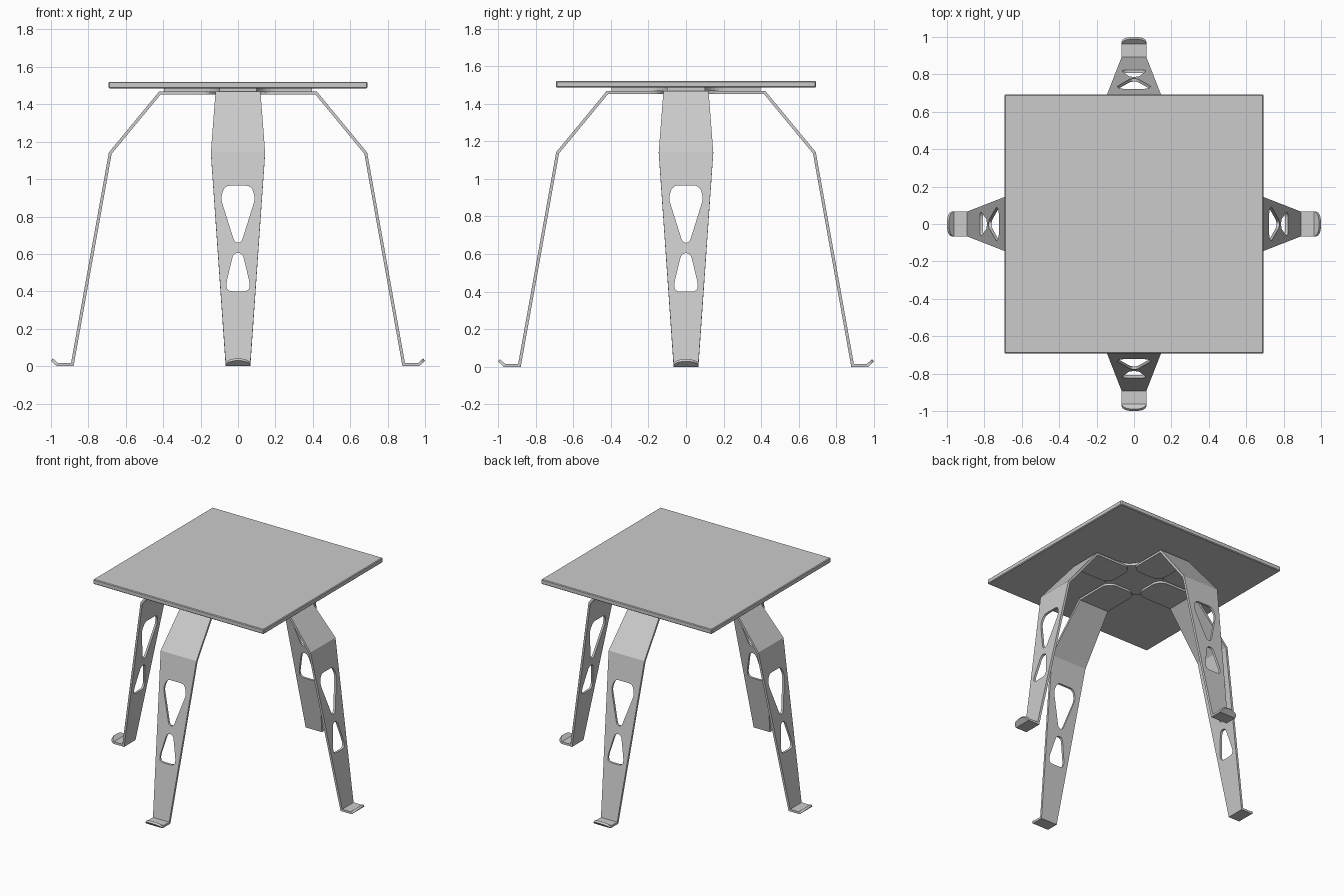
import bpy, bmesh, math
from mathutils import Vector, Matrix

if "Cube" in bpy.data.objects:
    bpy.data.objects.remove(bpy.data.objects["Cube"])


def link(name, bm):
    bmesh.ops.recalc_face_normals(bm, faces=bm.faces)
    mesh = bpy.data.meshes.new(name)
    bm.to_mesh(mesh)
    bm.free()
    obj = bpy.data.objects.new(name, mesh)
    bpy.context.collection.objects.link(obj)
    return obj


def rounded(points, radius, steps=6):
    """Round every corner of a closed 2D polygon."""
    out, n = [], len(points)
    for i in range(n):
        a, p, b = (Vector(points[(i + k) % n]) for k in (-1, 0, 1))
        s = p + (a - p).normalized() * min(radius, (a - p).length * 0.48)
        e = p + (b - p).normalized() * min(radius, (b - p).length * 0.48)
        for j in range(steps + 1):
            t = j / steps
            out.append(s * (1 - t) ** 2 + p * 2 * t * (1 - t) + e * t * t)
    return out


def prism(name, base, direction):
    bm = bmesh.new()
    face = bm.faces.new([bm.verts.new(p) for p in base])
    ext = bmesh.ops.extrude_face_region(bm, geom=[face])
    verts = [v for v in ext["geom"] if isinstance(v, bmesh.types.BMVert)]
    bmesh.ops.translate(bm, verts=verts, vec=direction)
    return link(name, bm)


# Square table top
bm = bmesh.new()
bmesh.ops.create_cube(bm, size=1, matrix=Matrix.Translation((0, 0, 1.503))
                      @ Matrix.Diagonal((1.385, 1.385, 0.035, 1)))
bmesh.ops.bevel(bm, geom=bm.edges[:], offset=0.005, segments=1, affect='EDGES')
link("table_top", bm)

# Cross-shaped spacer with filleted inner corners
w, r, f = 0.10, 0.395, 0.12
quarter = [(r, -w), (r, w)]
for i in range(9):
    a = math.radians(270 - 90 * i / 8)
    quarter.append((w + f + f * math.cos(a), w + f + f * math.sin(a)))
cross = []
for k in range(4):
    rot = Matrix.Rotation(k * math.pi / 2, 2)
    cross += [rot @ Vector(p) for p in quarter]
prism("mounting_cross", [(p.x, p.y, 1.467) for p in cross], (0, 0, 0.0185))

# Bent sheet leg: stations of (distance out, height, half width)
stations = []
for i in range(7):                       # rounded inner end
    a = math.pi / 2 * i / 6
    stations.append((0.19 - 0.07 * math.cos(a), 1.460, 0.05 + 0.07 * math.sin(a)))
stations += [(0.418, 1.460, 0.12), (0.683, 1.139, 0.145),
             (0.886, 0.008, 0.066), (0.966, 0.008, 0.066)]
for i in range(1, 8):                    # rounded, upturned toe
    t = i / 7
    stations.append((0.966 + 0.029 * t, 0.008 + 0.027 * t,
                     0.066 * math.sqrt(1 - (0.97 * max(0, t - 0.1) / 0.9) ** 2)))
bm = bmesh.new()
rows = [(bm.verts.new((x, -h, z)), bm.verts.new((x, h, z))) for x, z, h in stations]
for a, b in zip(rows, rows[1:]):
    bm.faces.new((a[0], b[0], b[1], a[1]))
source = link("leg_source", bm)
solid = source.modifiers.new("thickness", 'SOLIDIFY')
solid.thickness, solid.offset, solid.use_even_offset = 0.016, 0, True

# Two tapered windows cut through each leg
windows = [
    [(-0.07, 0.965), (0.07, 0.965), (0.093, 0.90), (0.018, 0.66), (-0.018, 0.66), (-0.093, 0.90)],
    [(-0.024, 0.605), (0.024, 0.605), (0.066, 0.43), (0.052, 0.40), (-0.052, 0.40), (-0.066, 0.43)],
]
cutters = []
for pts in windows:
    cut = prism("window_cutter", [(0.6, p.x, p.y) for p in rounded(pts, 0.03)], (0.4, 0, 0))
    cut.hide_render = True
    cutters.append(cut)
    mod = source.modifiers.new("window", 'BOOLEAN')
    mod.operation, mod.object, mod.solver = 'DIFFERENCE', cut, 'EXACT'

bpy.context.view_layer.update()
leg_mesh = bpy.data.meshes.new_from_object(
    source.evaluated_get(bpy.context.evaluated_depsgraph_get()))
for obj in cutters + [source]:
    bpy.data.objects.remove(obj)

# Four identical legs
for k, name in enumerate(("right_leg", "back_leg", "left_leg", "front_leg")):
    leg = bpy.data.objects.new(name, leg_mesh.copy())
    leg.rotation_euler.z = k * math.pi / 2
    bpy.context.collection.objects.link(leg)
